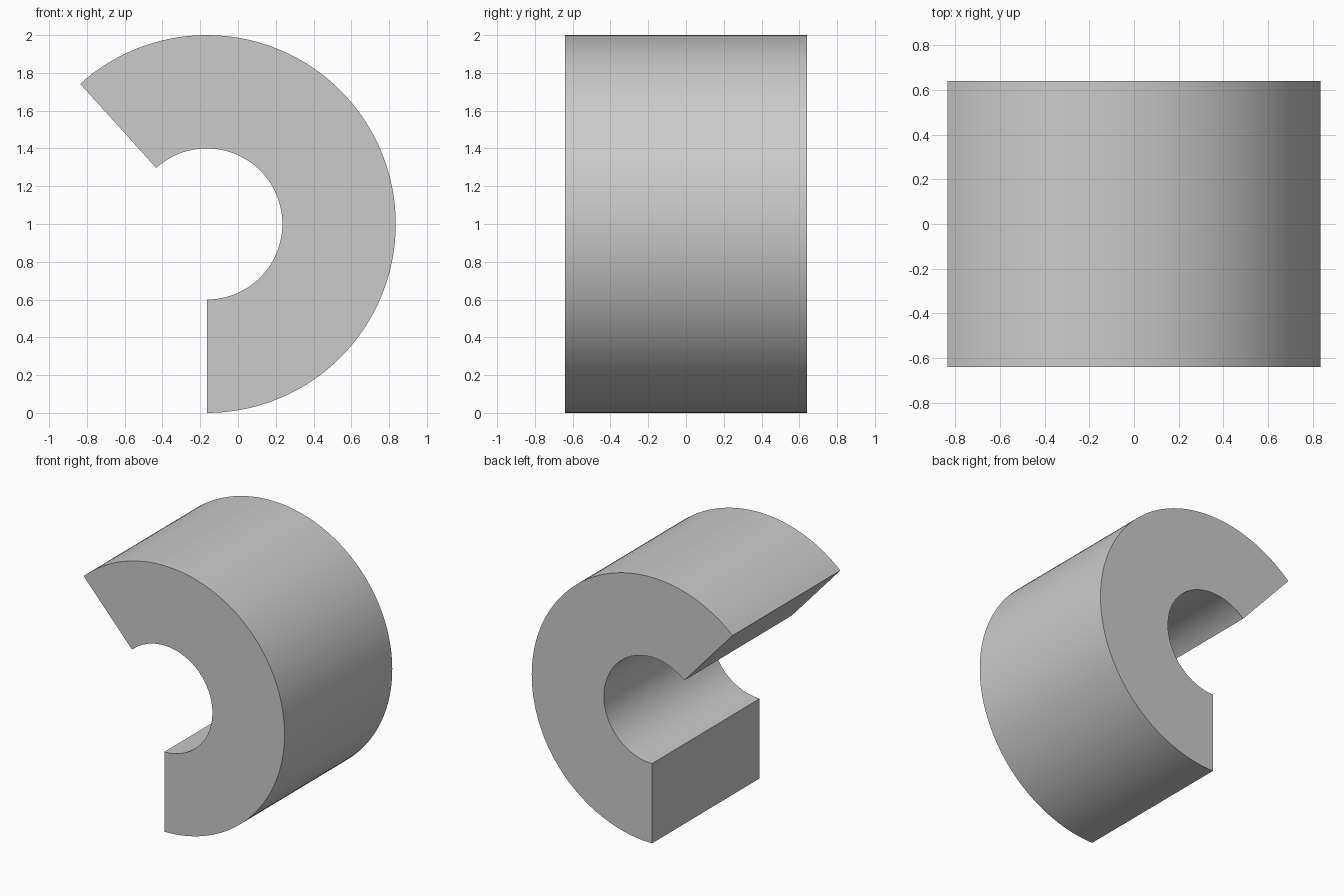
import bpy
import bmesh
import math

cube = bpy.data.objects.get("Cube")
if cube:
    bpy.data.objects.remove(cube, do_unlink=True)

OUTER, INNER, HALF_DEPTH = 1.0, 0.4, 0.64
START, END = math.radians(-90), math.radians(132.1)
STEPS = 96
CENTRE_X, CENTRE_Z = -0.165, 1.0

# Plain grey material
grey = bpy.data.materials.new("plain_grey")
grey.use_nodes = True
colour = (0.6, 0.6, 0.6, 1)
grey.diffuse_color = colour
grey.node_tree.nodes["Principled BSDF"].inputs["Base Color"].default_value = colour


def arc(radius):
    angles = [START + (END - START) * i / STEPS for i in range(STEPS + 1)]
    return [(CENTRE_X + radius * math.cos(a), CENTRE_Z + radius * math.sin(a)) for a in angles]


# Open ring profile, extruded from front to back
bm = bmesh.new()
outline = arc(OUTER) + arc(INNER)[::-1]
face = bm.faces.new([bm.verts.new((x, -HALF_DEPTH, z)) for x, z in outline])
result = bmesh.ops.extrude_face_region(bm, geom=[face], use_keep_orig=True)
moved = [g for g in result["geom"] if isinstance(g, bmesh.types.BMVert)]
bmesh.ops.translate(bm, verts=moved, vec=(0, 2 * HALF_DEPTH, 0))
bmesh.ops.recalc_face_normals(bm, faces=bm.faces)

mesh = bpy.data.meshes.new("open_ring")
bm.to_mesh(mesh)
bm.free()
mesh.materials.append(grey)
ring = bpy.data.objects.new("open_ring", mesh)
bpy.context.collection.objects.link(ring)

# Smooth curved walls with crisp rims and cut ends
bpy.ops.object.select_all(action="DESELECT")
ring.select_set(True)
bpy.context.view_layer.objects.active = ring
bpy.ops.object.shade_smooth_by_angle(angle=math.radians(30))
